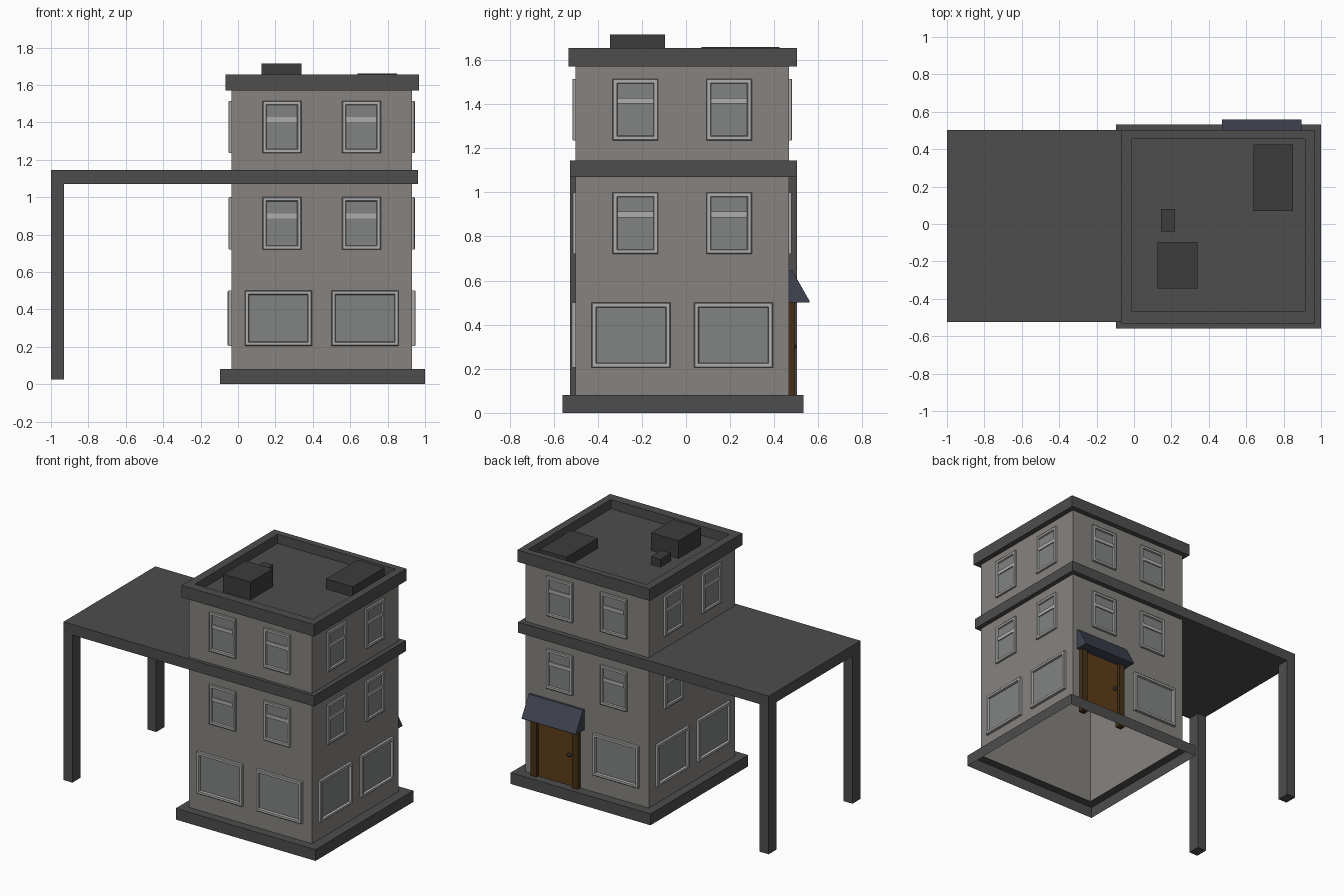
import bpy, bmesh
from mathutils import Vector

if "Cube" in bpy.data.objects:
    bpy.data.objects.remove(bpy.data.objects["Cube"])


def mat(name, *rgb):
    m = bpy.data.materials.new(name)
    m.diffuse_color = (*rgb, 1)
    m.use_nodes = True
    m.node_tree.nodes["Principled BSDF"].inputs["Base Color"].default_value = m.diffuse_color
    return m


WALL = mat("wall_stone", .24, .225, .21)
TRIM = mat("dark_trim", .075, .075, .075)
UNIT = mat("roof_unit_grey", .045, .045, .045)
FRAME = mat("frame_grey", .42, .42, .42)
GLASS = mat("glass_grey", .22, .225, .225)
DOOR = mat("door_brown", .11, .045, .01)
POST = mat("post_brown", .06, .03, .008)
CLOTH = mat("awning_blue", .05, .055, .08)
KNOB = mat("knob_dark", .03, .03, .03)


def finish(name, bm, m):
    bmesh.ops.remove_doubles(bm, verts=bm.verts, dist=1e-5)
    bmesh.ops.recalc_face_normals(bm, faces=bm.faces)
    me = bpy.data.meshes.new(name)
    bm.to_mesh(me)
    bm.free()
    me.materials.append(m)
    ob = bpy.data.objects.new(name, me)
    bpy.context.collection.objects.link(ob)
    return ob


def add_box(bm, x, y, z):
    v = [bm.verts.new((a, b, c)) for a in x for b in y for c in z]
    for f in ((0, 1, 3, 2), (4, 6, 7, 5), (0, 4, 5, 1), (2, 3, 7, 6), (0, 2, 6, 4), (1, 5, 7, 3)):
        bm.faces.new([v[i] for i in f])


def box(name, x, y, z, m):
    bm = bmesh.new()
    add_box(bm, x, y, z)
    return finish(name, bm, m)


def rings(name, loops, m, cap=False):
    """Skin a stack of rectangles (x0, x1, y0, y1, z)."""
    bm = bmesh.new()
    vs = [[bm.verts.new(p) for p in ((a, c, z), (b, c, z), (b, d, z), (a, d, z))]
          for a, b, c, d, z in loops]
    for p, q in zip(vs, vs[1:]):
        for i in range(4):
            j = (i + 1) % 4
            bm.faces.new((p[i], p[j], q[j], q[i]))
    if cap:
        bm.faces.new(vs[-1])
    return finish(name, bm, m)


# Shell: open-bottomed plinth and walls, recessed roof with parapet
X0, X1, Y0, Y1 = -.035, .93, -.50, .466
W = (X0, X1, Y0, Y1)
rings("plinth", [(-.095, 1, -.56, .533, 0), (-.095, 1, -.56, .533, .08), (*W, .08)], TRIM)
rings("walls", [(*W, .08), (*W, 1.57)], WALL)
C, R = (-.068, .968, -.533, .503), (-.01, .915, -.468, .457)
rings("parapet_roof", [(*W, 1.57), (*C, 1.57), (*C, 1.655), (*R, 1.655), (*R, 1.59)], TRIM, True)

# Band around the building that runs on as a canopy, with two legs
box("canopy_band", (-1, .963), (-.525, .503), (1.07, 1.145), TRIM)
for n, y in (("front", (-.525, -.435)), ("back", (.413, .503))):
    box(n + "_leg", (-1, -.93), y, (.025, 1.07), TRIM)

# Roof equipment
box("large_roof_unit", (.125, .34), (-.345, -.095), (1.59, 1.715), UNIT)
box("small_roof_unit", (.145, .22), (-.04, .08), (1.59, 1.645), UNIT)
box("flat_roof_unit", (.64, .85), (.07, .425), (1.59, 1.66), UNIT)

# Windows: (outward normal, sideways direction, centre of wall)
CX, CY = (X0 + X1) / 2, (Y0 + Y1) / 2
SIDES = {"front": ((0, -1, 0), (1, 0, 0), (CX, Y0, 0)),
         "right": ((1, 0, 0), (0, 1, 0), (X1, CY, 0)),
         "back": ((0, 1, 0), (-1, 0, 0), (CX, Y1, 0)),
         "left": ((-1, 0, 0), (0, -1, 0), (X0, CY, 0))}


def window(name, side, u, w, z0, z1, depth, bar=None):
    n, t, o = (Vector(k) for k in SIDES[side])
    b = .022

    def loop(bm, inset, d):
        a, c = u - w / 2 + inset, u + w / 2 - inset
        return [bm.verts.new(o + t * p + n * d + Vector((0, 0, q))) for p, q in
                ((a, z0 + inset), (c, z0 + inset), (c, z1 - inset), (a, z1 - inset))]

    bm = bmesh.new()
    ls = [loop(bm, i, d) for i, d in ((0, 0), (0, depth * .8), (.004, depth), (b - .003, depth), (b, .004))]
    for p, q in zip(ls, ls[1:]):
        for i in range(4):
            j = (i + 1) % 4
            bm.faces.new((p[i], p[j], q[j], q[i]))
    if bar:
        h = w / 2 - b
        ends = [o + t * (u - h) + n * .003, o + t * (u + h) + n * depth * .8]
        add_box(bm, *[(ends[0][k], ends[1][k]) for k in (0, 1)], bar)
    finish(name + "_frame", bm, FRAME)
    bm = bmesh.new()
    bm.faces.new(loop(bm, b, .004))
    finish(name + "_glass", bm, GLASS)


for side in SIDES:
    for s in (-1, 1):
        tag = f"{side}_{'a' if s < 0 else 'b'}"
        window(tag + "_upper_window", side, s * .2125, .207, 1.235, 1.515, .015, (1.402, 1.428))
        window(tag + "_middle_window", side, s * .2125, .207, .72, 1.0, .015, (.887, .913))
        if not (side == "back" and s < 0):
            window(tag + "_ground_window", side, s * .232, .358, .205, .5, .02)

# Back door with posts, knob and sloped awning
box("door", (.53, .84), (Y1 - .01, Y1 + .008), (.08, .53), DOOR)
for n, x in (("left", (.50, .545)), ("right", (.825, .87))):
    box(n + "_door_post", x, (Y1 - .01, .495), (.02, .53), POST)
bpy.ops.mesh.primitive_uv_sphere_add(segments=12, ring_count=8, radius=.014, location=(.575, .485, .30))
knob = bpy.context.object
knob.name = "door_knob"
knob.data.materials.append(KNOB)
bpy.ops.object.shade_smooth_by_angle()

bm = bmesh.new()
prof = [(Y1, .50), (.56, .50), (.56, .508), (.482, .645), (Y1, .645)]
f = bm.faces.new([bm.verts.new((.47, y, z)) for y, z in prof])
ext = bmesh.ops.extrude_face_region(bm, geom=[f], use_keep_orig=True)
bmesh.ops.translate(bm, vec=(.425, 0, 0), verts=[v for v in ext["geom"] if isinstance(v, bmesh.types.BMVert)])
finish("awning", bm, CLOTH)
